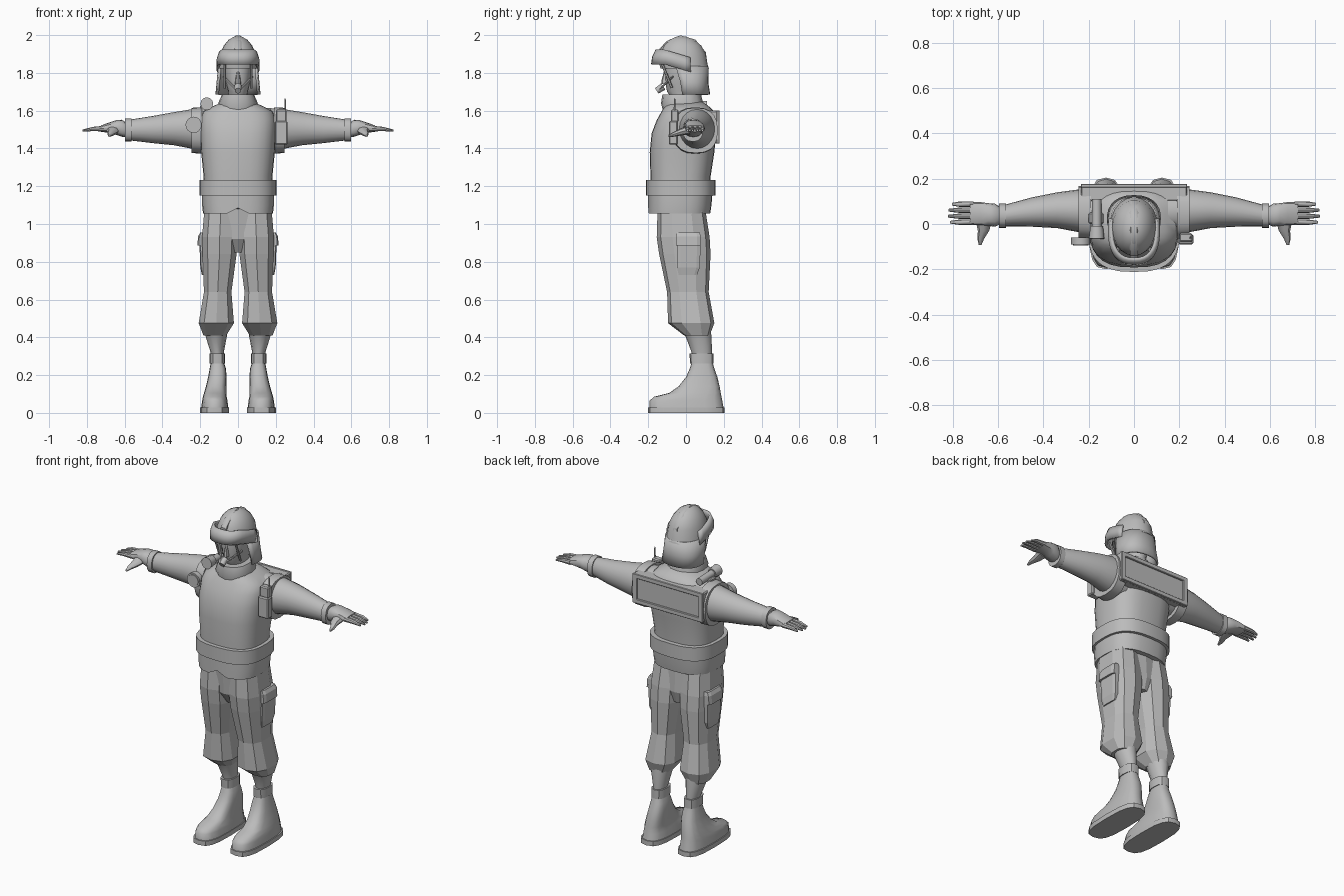
import bpy, bmesh, math
from mathutils import Vector

grey = bpy.data.materials.new("plain_grey")
grey.diffuse_color = (0.5, 0.5, 0.5, 1)


def finish(name, bm, mirror=False, smooth=True, thick=0, angle=40):
    bmesh.ops.recalc_face_normals(bm, faces=bm.faces[:])
    me = bpy.data.meshes.new(name)
    bm.to_mesh(me)
    bm.free()
    ob = bpy.data.objects.new(name, me)
    bpy.context.collection.objects.link(ob)
    me.materials.append(grey)
    if thick:
        m = ob.modifiers.new("thickness", 'SOLIDIFY')
        m.thickness, m.offset = thick, 0
    if mirror:
        ob.modifiers.new("mirror", 'MIRROR')
    if smooth:
        bpy.ops.object.select_all(action='DESELECT')
        bpy.context.view_layer.objects.active = ob
        ob.select_set(True)
        bpy.ops.object.shade_smooth_by_angle(angle=math.radians(angle))
    return ob


def loft(name, axis, rows, n=16, power=2.0, arc=None, turn=0, shift=None, **kw):
    """Skin rounded sections (position, a0, a1, b0, b1) along an axis."""
    bm, rings = bmesh.new(), []
    count = n + 1 if arc else n
    for t, a0, a1, b0, b1 in rows:
        ring = []
        for i in range(count):
            if arc:
                g = math.radians(arc[0] + (arc[1] - arc[0]) * i / n)
            else:
                g = 2 * math.pi * (i + turn) / n
            c, s = math.cos(g), math.sin(g)
            a = (a0 + a1) / 2 + (a1 - a0) / 2 * math.copysign(abs(c) ** (2 / power), c)
            b = (b0 + b1) / 2 + (b1 - b0) / 2 * math.copysign(abs(s) ** (2 / power), s)
            p = {'X': (t, a, b), 'Y': (a, t, b), 'Z': (a, b, t)}[axis]
            ring.append(bm.verts.new(shift(Vector(p)) if shift else p))
        rings.append(ring)
    for r, q in zip(rings, rings[1:]):
        for i in range(n):
            j = (i + 1) % count
            bm.faces.new((r[i], r[j], q[j], q[i]))
    if not arc:
        bm.faces.new(rings[0])
        bm.faces.new(rings[-1])
    return finish(name, bm, **kw)


def box(name, x, y, z, bevel=0.006, **kw):
    bm = bmesh.new()
    bmesh.ops.create_cube(bm, size=1)
    for v in bm.verts:
        v.co = [(r[0] + r[1]) / 2 + c * (r[1] - r[0]) for c, r in zip(v.co, (x, y, z))]
    if bevel:
        bmesh.ops.bevel(bm, geom=bm.edges[:], offset=bevel, segments=1, affect='EDGES')
    return finish(name, bm, smooth=False, **kw)


def rod(name, p, q, r0, r1=None, n=12, **kw):
    p, q = Vector(p), Vector(q)
    bm = bmesh.new()
    bmesh.ops.create_cone(bm, cap_ends=True, segments=n, radius1=r0,
                          radius2=r0 if r1 is None else r1, depth=(q - p).length)
    rot = (q - p).to_track_quat('Z', 'Y')
    for v in bm.verts:
        v.co = rot @ v.co + (p + q) / 2
    return finish(name, bm, **kw)


# Jacket, belt and collar
def hem(p):
    if p.z < 1.07 and p.y < 0 and abs(p.x) < 0.06:
        p.z += 0.03
    return p


loft("jacket", 'Z', [(1.13, -.185, .185, -.19, .13), (1.25, -.182, .182, -.188, .13),
                     (1.38, -.195, .195, -.192, .15), (1.48, -.2, .2, -.182, .16),
                     (1.55, -.2, .2, -.155, .16), (1.595, -.185, .185, -.13, .15),
                     (1.62, -.14, .14, -.115, .125), (1.645, -.085, .085, -.1, .09)],
     n=28, power=2.7)
loft("jacket_skirt", 'Z', [(1.055, -.185, .185, -.2, .128), (1.1, -.19, .19, -.2, .135),
                           (1.16, -.19, .19, -.2, .14)], n=28, power=2.7, shift=hem)
loft("belt", 'Z', [(1.15, -.203, .203, -.212, .157), (1.232, -.203, .203, -.212, .157)],
     n=28, power=2.7)
loft("collar", 'Z', [(1.59, -.095, .095, -.12, .1), (1.64, -.105, .105, -.132, .09),
                     (1.685, -.085, .085, -.125, .08)], n=16, power=2.3)

# Trousers: low-poly legs, seat and knee cuffs
loft("trouser_leg", 'Z', [(.41, .06, .185, -.01, .125), (.475, .018, .212, -.095, .15),
                          (.64, .032, .183, -.1, .12), (.84, .004, .192, -.142, .13),
                          (.93, .0, .194, -.155, .125), (1.09, .0, .18, -.15, .1)],
     n=10, power=2.6, turn=.5, mirror=True, smooth=False)
loft("trouser_seat", 'Z', [(.85, -.05, .05, -.09, .09), (.92, -.13, .13, -.135, .11),
                           (1.09, -.17, .17, -.15, .1)], n=12, power=2.6, smooth=False)
loft("thigh_pocket", 'Z', [(.73, .165, .192, -.04, .06), (.77, .165, .2, -.05, .075),
                           (.9, .165, .205, -.05, .08)], n=8, power=5, turn=.5,
     mirror=True, smooth=False)
loft("pocket_flap", 'Z', [(.885, .165, .216, -.055, .08), (.935, .165, .212, -.055, .08),
                          (.955, .165, .2, -.05, .075)], n=8, power=5, turn=.5,
     mirror=True, smooth=False)

# Shins, ankle straps and boots
loft("shin", 'Z', [(.24, .076, .142, .035, .138), (.32, .075, .145, .03, .138),
                   (.4, .06, .17, .0, .135), (.46, .05, .18, -.03, .13)], n=12, mirror=True)
loft("ankle_strap", 'Z', [(.262, .068, .15, .022, .145), (.315, .068, .15, .018, .145)],
     n=12, power=2.6, mirror=True)
loft("boot", 'Z', [(.02, .05, .196, -.194, .2), (.065, .056, .19, -.192, .192),
                   (.085, .06, .186, -.17, .188), (.105, .062, .18, -.09, .184),
                   (.14, .062, .17, -.04, .178), (.19, .06, .158, .0, .166),
                   (.235, .064, .15, .02, .15), (.265, .074, .144, .03, .142)],
     n=16, power=2.8, mirror=True, angle=55)
loft("boot_sole", 'Z', [(0, .048, .2, -.2, .205), (.028, .048, .2, -.2, .205)],
     n=16, power=3, mirror=True)

# Sleeves and cuffs
loft("sleeve", 'X', [(.15, -.05, .155, 1.385, 1.615), (.25, -.035, .152, 1.4, 1.607),
                     (.34, -.018, .14, 1.417, 1.592), (.45, -.012, .118, 1.428, 1.572),
                     (.575, -.01, .084, 1.443, 1.552)], n=20, mirror=True)
loft("sleeve_cuff", 'X', [(.565, -.018, .09, 1.436, 1.558), (.597, -.018, .09, 1.436, 1.558)],
     n=16, power=2.4, mirror=True)

# Gloves: gauntlet, palm, fingers, thumb
loft("glove", 'X', [(.59, .0, .075, 1.46, 1.535), (.615, -.012, .09, 1.462, 1.552),
                    (.645, -.008, .092, 1.472, 1.55), (.68, -.005, .097, 1.482, 1.538),
                    (.725, -.004, .097, 1.488, 1.522)], n=12, power=2.5, mirror=True)
for i, tip in enumerate((.812, .823, .82, .805)):
    y = .008 + i * .0265
    loft(f"finger_{i + 1}", 'X', [(.71, y - .013, y + .013, 1.49, 1.52),
                                  (.77, y - .012, y + .012, 1.492, 1.514),
                                  (tip, y - .006, y + .006, 1.489, 1.5)], n=8, mirror=True)
loft("thumb", 'Y', [(.02, .625, .7, 1.475, 1.525), (-.03, .64, .69, 1.468, 1.505),
                    (-.065, .662, .692, 1.462, 1.488), (-.093, .674, .686, 1.46, 1.472)],
     n=8, mirror=True)

# Shoulder harness rings and back panel with raised frame
loft("harness_ring", 'X', [(.19, -.07, .168, 1.372, 1.618), (.246, -.065, .168, 1.376, 1.615)],
     n=20, power=2.5, mirror=True)
box("back_panel", (-.235, .235), (.1, .168), (1.425, 1.6))
for k, z in (("lower", 1.425), ("upper", 1.575)):
    box(k + "_panel_frame", (-.235, .235), (.16, .177), (z, z + .027), bevel=.003)
box("side_panel_frame", (.205, .235), (.16, .177), (1.427, 1.6), bevel=.003, mirror=True)

# Shoulder torch, round lamp and radio with aerial
rod("torch_body", (-.165, -.03, 1.635), (-.165, .11, 1.63), .021)
rod("torch_head", (-.165, -.065, 1.637), (-.165, -.01, 1.635), .034, .028)
box("torch_mount", (-.2, -.135), (.0, .05), (1.585, 1.63))
rod("lamp", (-.235, -.09, 1.525), (-.235, -.06, 1.525), .043, n=16)
rod("lamp_rim", (-.235, -.094, 1.525), (-.235, -.08, 1.525), .034, n=16)
box("radio", (.195, .262), (-.09, -.045), (1.42, 1.545))
box("radio_top", (.2, .258), (-.08, -.04), (1.54, 1.605))
rod("aerial", (.25, -.06, 1.59), (.25, -.06, 1.665), .006, .003, n=6)

# Head with nose and microphone boom
loft("face", 'Z', [(1.66, -.05, .05, -.07, .07), (1.7, -.052, .052, -.1, .08),
                   (1.75, -.066, .066, -.11, .09), (1.82, -.074, .074, -.112, .1),
                   (1.87, -.074, .074, -.11, .1)], n=16, power=2.3)
loft("nose", 'Z', [(1.742, -.016, .016, -.13, -.09), (1.76, -.014, .014, -.13, -.09),
                   (1.81, -.007, .007, -.116, -.09)], n=8)
rod("microphone", (0, -.155, 1.705), (0, -.12, 1.728), .017, .02, n=10)
rod("microphone_boom", (.078, -.07, 1.78), (.012, -.138, 1.715), .006, n=6, mirror=True)
rod("visor_strap", (.07, -.125, 1.845), (.07, -.075, 1.72), .007, n=6, mirror=True)

# Helmet, ridge, neck guard and raised visor band
loft("helmet", 'Z', [(1.822, -.106, .106, -.135, .122), (1.845, -.103, .103, -.14, .114),
                     (1.9, -.095, .095, -.14, .106), (1.945, -.075, .075, -.118, .08),
                     (1.975, -.05, .05, -.088, .045), (1.992, -.02, .02, -.05, .0)], n=20)
loft("helmet_ridge", 'Y', [(-.142, -.018, .018, 1.89, 1.925), (-.105, -.02, .02, 1.92, 1.968),
                           (-.03, -.02, .02, 1.95, 2.0), (.05, -.02, .02, 1.93, 1.977),
                           (.105, -.015, .015, 1.88, 1.91)], n=8, power=4, turn=.5)
loft("neck_guard", 'Z', [(1.685, -.114, .114, -.075, .122), (1.75, -.108, .108, -.085, .112),
                         (1.835, -.1, .1, -.12, .112)], n=16, arc=(-22, 202), power=2.3, thick=.012)


def sweep_back(p):
    p.z -= max(0, p.y + .11) * .3
    return p


loft("visor_band", 'Z', [(1.845, -.107, .107, -.178, .125), (1.885, -.108, .108, -.172, .12),
                         (1.92, -.098, .098, -.155, .11)], n=20, arc=(165, 375), power=2.5,
     thick=.014, shift=sweep_back)
